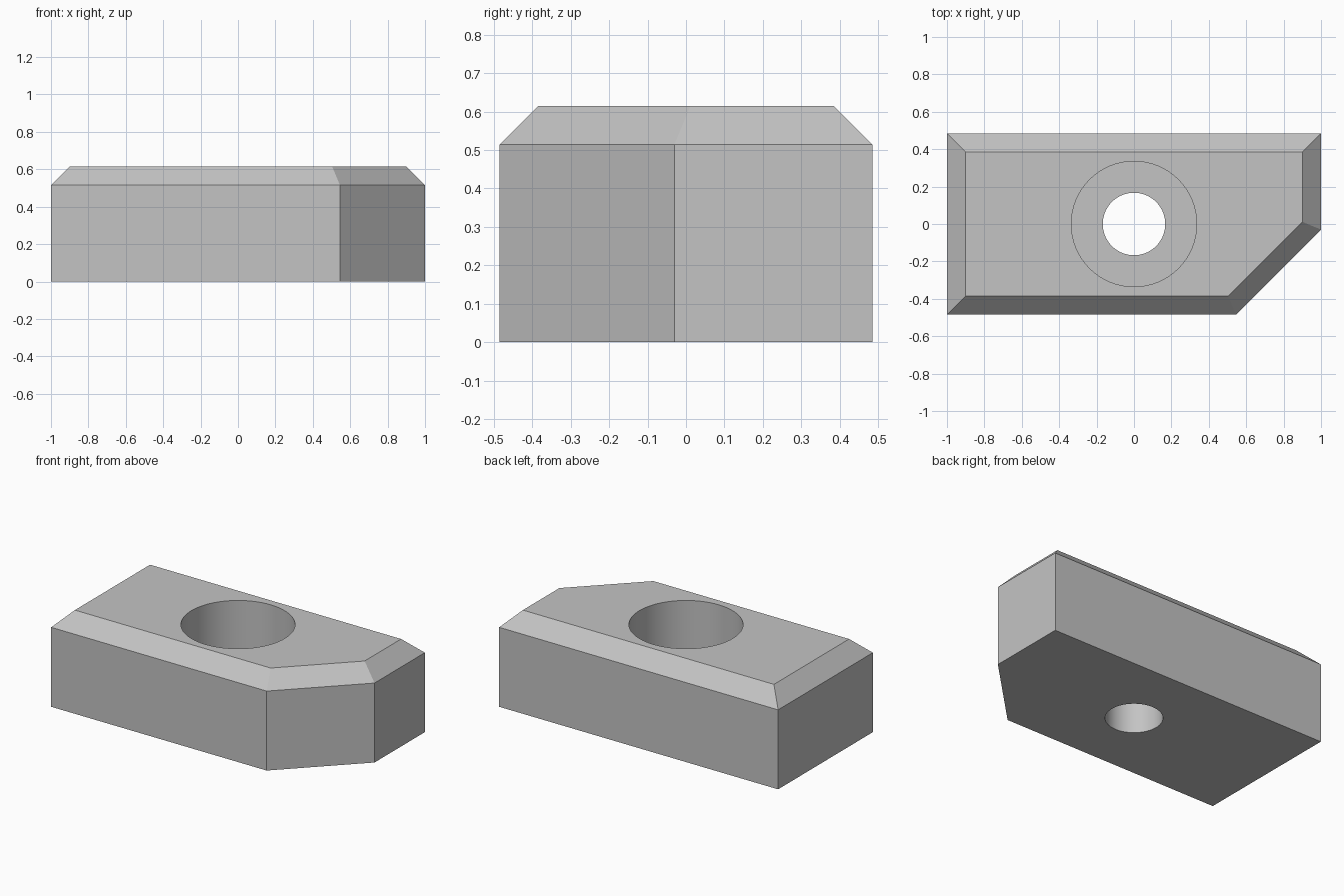
import bpy, bmesh, math

cube = bpy.data.objects.get("Cube")
if cube:
    bpy.data.objects.remove(cube, do_unlink=True)

HALF_Y, SHOULDER, CHAMFER = 0.485, 0.515, 0.1
HEIGHT = SHOULDER + CHAMFER
BORE_R, RECESS_R, RECESS_FLOOR = 0.167, 0.335, 0.25
SEGMENTS = 96

grey = bpy.data.materials.new("plain grey")
grey.use_nodes = True
colour = (0.55, 0.55, 0.55, 1)
grey.diffuse_color = colour
grey.node_tree.nodes["Principled BSDF"].inputs["Base Color"].default_value = colour


def make_object(name, bm):
    bmesh.ops.recalc_face_normals(bm, faces=bm.faces)
    mesh = bpy.data.meshes.new(name)
    bm.to_mesh(mesh)
    bm.free()
    mesh.materials.append(grey)
    obj = bpy.data.objects.new(name, mesh)
    bpy.context.collection.objects.link(obj)
    return obj


# Block: rectangle with one cut corner, extruded, then chamfered round the top
outline = [(-1, -HALF_Y), (0.545, -HALF_Y), (1, -0.03), (1, HALF_Y), (-1, HALF_Y)]
bm = bmesh.new()
base = bm.faces.new([bm.verts.new((x, y, 0)) for x, y in outline])
extruded = bmesh.ops.extrude_face_region(bm, geom=[base], use_keep_orig=True)["geom"]
top = next(g for g in extruded if isinstance(g, bmesh.types.BMFace))
bmesh.ops.translate(bm, verts=top.verts[:], vec=(0, 0, SHOULDER))
bmesh.ops.recalc_face_normals(bm, faces=bm.faces)
bmesh.ops.inset_region(bm, faces=[top], thickness=CHAMFER, use_even_offset=True)
for v in top.verts:
    v.co.z = HEIGHT
block = make_object("clamp_block", bm)

# Cutter: narrow bore below a wide recess, lathed as one stepped solid
profile = [(BORE_R, -0.1), (BORE_R, RECESS_FLOOR),
           (RECESS_R, RECESS_FLOOR), (RECESS_R, HEIGHT + 0.1)]
bm = bmesh.new()
rings = []
for r, z in profile:
    angles = [math.tau * i / SEGMENTS for i in range(SEGMENTS)]
    rings.append([bm.verts.new((r * math.cos(a), r * math.sin(a), z)) for a in angles])
for low, high in zip(rings, rings[1:]):
    for i in range(SEGMENTS):
        j = (i + 1) % SEGMENTS
        bm.faces.new((low[i], low[j], high[j], high[i]))
bm.faces.new(rings[0])
bm.faces.new(rings[-1])
cutter = make_object("bore_cutter", bm)
cutter.hide_render = True

# Cut the stepped hole and discard the cutter
cut = block.modifiers.new("stepped hole", "BOOLEAN")
cut.operation = "DIFFERENCE"
cut.solver = "EXACT"
cut.object = cutter
bpy.ops.object.select_all(action="DESELECT")
block.select_set(True)
bpy.context.view_layer.objects.active = block
bpy.ops.object.modifier_apply(modifier=cut.name)
bpy.data.objects.remove(cutter, do_unlink=True)

bpy.ops.object.shade_smooth_by_angle(angle=math.radians(20))
